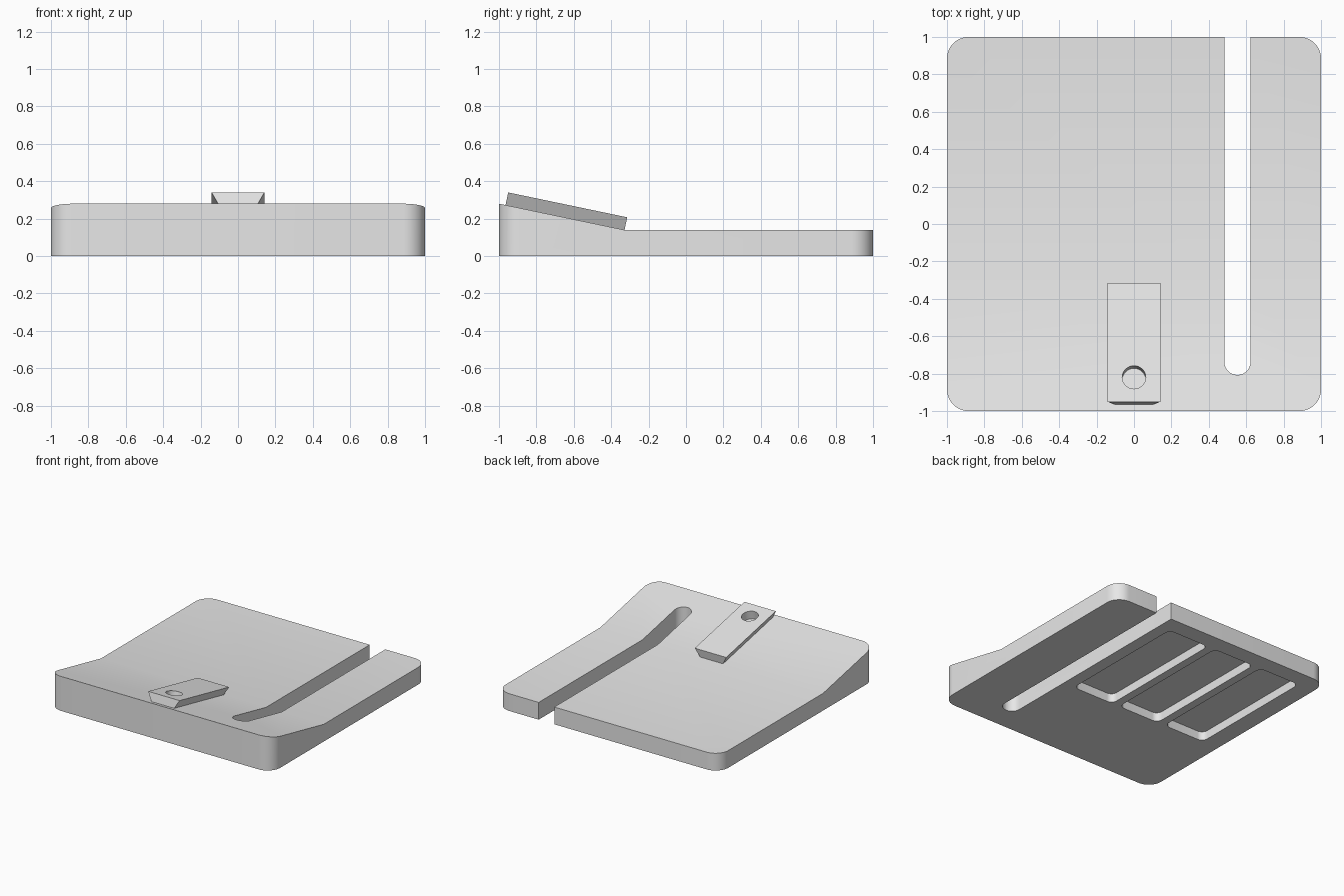
import bpy, bmesh, math
from mathutils import Matrix

cube = bpy.data.objects.get("Cube")
if cube:
    bpy.data.objects.remove(cube, do_unlink=True)

grey = bpy.data.materials.new("light_grey")
grey.use_nodes = True
grey.diffuse_color = (0.8, 0.8, 0.8, 1)
grey.node_tree.nodes["Principled BSDF"].inputs["Base Color"].default_value = (0.8, 0.8, 0.8, 1)

RISE_Y, FLAT, FRONT = -0.33, 0.14, 0.28      # crease position, plate heights
SLOPE = (FRONT - FLAT) / (RISE_Y + 1)


def slope_z(y):
    return FLAT + SLOPE * (RISE_Y - y)


def extrude(name, points, offset):
    """Solid made by sweeping a closed outline along an offset."""
    bm = bmesh.new()
    face = bm.faces.new([bm.verts.new(p) for p in points])
    swept = bmesh.ops.extrude_face_region(bm, geom=[face])["geom"]
    bmesh.ops.translate(bm, vec=offset, verts=[v for v in swept if isinstance(v, bmesh.types.BMVert)])
    bmesh.ops.recalc_face_normals(bm, faces=bm.faces)
    mesh = bpy.data.meshes.new(name)
    bm.to_mesh(mesh)
    bm.free()
    mesh.materials.append(grey)
    obj = bpy.data.objects.new(name, mesh)
    bpy.context.collection.objects.link(obj)
    return obj


def rounded_prism(name, x0, x1, y0, y1, z0, z1, r, steps=10):
    """Upright prism with a rounded rectangle outline."""
    corners = [(x1 - r, y1 - r), (x0 + r, y1 - r), (x0 + r, y0 + r), (x1 - r, y0 + r)]
    points = []
    for i, (cx, cy) in enumerate(corners):
        for s in range(steps + 1):
            a = math.pi / 2 * (i + s / steps)
            points.append((cx + r * math.cos(a), cy + r * math.sin(a), z0))
    return extrude(name, points, (0, 0, z1 - z0))


def combine(obj, tool, operation):
    """Apply a boolean and discard the tool."""
    tool.hide_render = True
    mod = obj.modifiers.new("cut", "BOOLEAN")
    mod.operation, mod.object, mod.solver = operation, tool, "EXACT"
    bpy.ops.object.select_all(action="DESELECT")
    bpy.context.view_layer.objects.active = obj
    obj.select_set(True)
    bpy.ops.object.modifier_apply(modifier=mod.name)
    bpy.data.objects.remove(tool, do_unlink=True)


def smooth(obj):
    bpy.ops.object.select_all(action="DESELECT")
    bpy.context.view_layer.objects.active = obj
    obj.select_set(True)
    bpy.ops.object.shade_smooth_by_angle(angle=math.radians(30))


# Base plate: rounded square trimmed to the ramped side profile
base = rounded_prism("base_plate", -1, 1, -1, 1, 0, 0.6, 0.115)
profile = [(-1.2, -0.1), (1.2, -0.1), (1.2, FLAT), (RISE_Y, FLAT), (-1.2, slope_z(-1.2))]
combine(base, extrude("ramp_profile", [(-1.2, y, z) for y, z in profile], (2.4, 0, 0)), "INTERSECT")

# Open slot running in from the back edge
combine(base, rounded_prism("slot_cutter", 0.483, 0.623, -0.807, 1.3, -0.2, 0.6, 0.0699), "DIFFERENCE")

# Three pockets in the underside
for cx in (0.2, -0.235, -0.67):
    pocket = rounded_prism("pocket_cutter", cx - 0.184, cx + 0.184, -0.23, 0.863, -0.1, 0.07, 0.05)
    combine(base, pocket, "DIFFERENCE")
smooth(base)

# Dovetail rail lying on the ramp, with a round hole through it
section = [(-0.102, 0), (0.102, 0), (0.141, 0.07), (-0.141, 0.07)]
rail = extrude("dovetail_rail", [(x, 0, z) for x, z in section], (0, 0.65, 0))
ring = [math.tau * i / 32 for i in range(32)]
hole = extrude("hole_cutter", [(0.063 * math.cos(a), 0.134 + 0.063 * math.sin(a), -0.1) for a in ring], (0, 0, 0.3))
combine(rail, hole, "DIFFERENCE")
start_y = -0.965
rail.data.transform(Matrix.Translation((0, start_y, slope_z(start_y) - 0.001))
                    @ Matrix.Rotation(-math.atan(SLOPE), 4, "X"))
smooth(rail)
